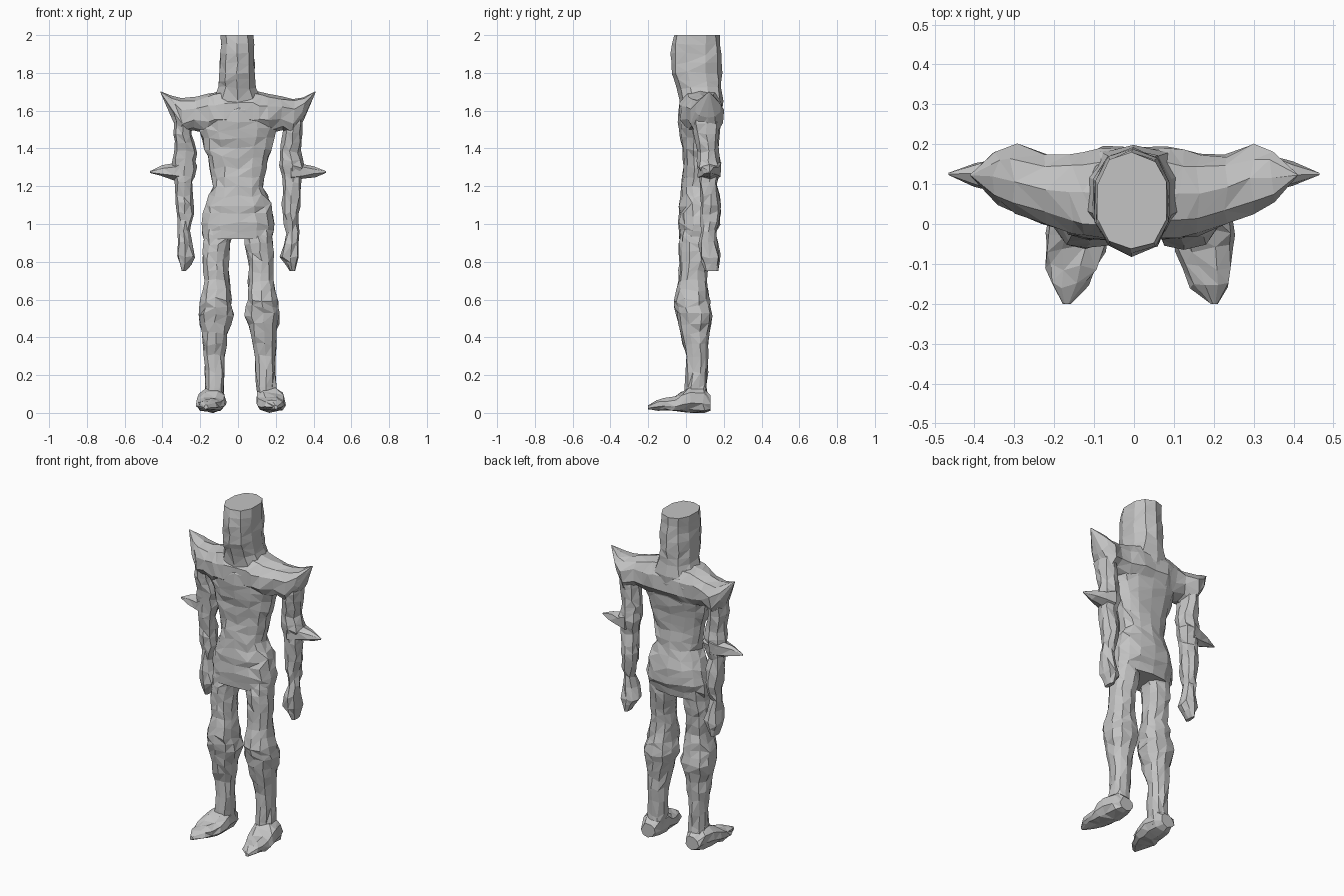
import bpy, bmesh, math, random

random.seed(4)
if "Cube" in bpy.data.objects:
    bpy.data.objects.remove(bpy.data.objects["Cube"], do_unlink=True)

stone = bpy.data.materials.new("light_grey")
stone.use_nodes = True
GREY = (0.55, 0.55, 0.55, 1)
stone.diffuse_color = GREY
stone.node_tree.nodes["Principled BSDF"].inputs["Base Color"].default_value = GREY

# How (position, a, b) of a section maps to x, y, z for each loft axis
PLACE = {
    "z": lambda p, a, b: (a, b, p),
    "x": lambda p, a, b: (p, a, b),
    "y": lambda p, a, b: (a, p, b),
}


def refine(sections, gap=0.075):
    """Add a middle section wherever two sections lie far apart."""
    out = [sections[0]]
    for s, t in zip(sections, sections[1:]):
        if abs(t[0] - s[0]) > gap:
            out.append(tuple((u + v) / 2 for u, v in zip(s, t)))
        out.append(t)
    return out


def loft(name, axis, sections, sides=9, rough=0.006, side=1, lean=0.0):
    """Skin rounded sections (position, a_min, a_max, b_min, b_max) with chiselled facets."""
    sections = refine(sections)
    bm = bmesh.new()
    rings = []
    for k, (p, a0, a1, b0, b1) in enumerate(sections):
        inner = 0 < k < len(sections) - 1
        ring = []
        for i in range(sides):
            t = math.tau * i / sides - math.pi / 2
            c, s = math.cos(t), math.sin(t)
            c = math.copysign(abs(c) ** 0.85, c)
            s = math.copysign(abs(s) ** 0.85, s)
            j = min(rough, 0.12 * min(a1 - a0, b1 - b0))
            a = (a0 + a1) / 2 + c * (a1 - a0) / 2 + random.uniform(-j, j)
            b = (b0 + b1) / 2 + s * (b1 - b0) / 2 + random.uniform(-j, j)
            q = p + (random.uniform(-2 * j, 2 * j) if inner else 0)
            x, y, z = PLACE[axis](q, a, b)
            x = side * x + lean * max(0, 0.9 - z)
            ring.append(bm.verts.new((x, y, max(z, 0))))
        rings.append(ring)
    for lo, hi in zip(rings, rings[1:]):
        for i in range(sides):
            n = (i + 1) % sides
            q = [lo[i], lo[n], hi[n], hi[i]]
            if random.random() < 0.5:
                q = q[1:] + q[:1]
            bm.faces.new((q[0], q[1], q[2]))
            bm.faces.new((q[0], q[2], q[3]))
    bm.faces.new(rings[0])
    bm.faces.new(rings[-1])
    bmesh.ops.recalc_face_normals(bm, faces=bm.faces)
    mesh = bpy.data.meshes.new(name)
    bm.to_mesh(mesh)
    bm.free()
    mesh.materials.append(stone)
    obj = bpy.data.objects.new(name, mesh)
    bpy.context.collection.objects.link(obj)
    return obj


# Head and neck: a tall block with a flat top and a ridge down the face
loft("head", "z", [
    (1.58, -.14, .14, -.03, .19), (1.65, -.13, .13, -.035, .195),
    (1.72, -.105, .1, -.05, .19), (1.8, -.1, .09, -.075, .19),
    (1.9, -.095, .09, -.08, .185), (2.0, -.095, .085, -.065, .18)], 10, 0.004)

# Torso and hips
loft("torso", "z", [
    (.92, -.185, .185, -.04, .15), (1.0, -.195, .195, -.045, .18),
    (1.1, -.178, .178, -.04, .175), (1.2, -.137, .137, -.03, .15),
    (1.3, -.15, .15, -.015, .14), (1.4, -.178, .178, -.02, .15),
    (1.5, -.205, .205, -.04, .17), (1.6, -.21, .21, -.04, .19),
    (1.69, -.12, .12, 0, .18)], 14)

# Shoulder yoke running out to a spike on each side
half_yoke = [
    (.08, -.04, .195, 1.48, 1.71), (.16, -.03, .18, 1.48, 1.69),
    (.23, .0, .175, 1.5, 1.67), (.3, .02, .2, 1.47, 1.665),
    (.345, .05, .18, 1.56, 1.675), (.41, .12, .125, 1.695, 1.702)]
loft("shoulders", "x",
     [(-s[0],) + s[1:] for s in reversed(half_yoke)] + half_yoke, 10)

for word, side, lean in (("right", -1, 0), ("left", 1, 0.035)):
    # Arm with wrist and mitten hand
    loft(word + "_arm", "z", [
        (.75, .275, .3, .1, .17), (.83, .225, .325, .075, .18),
        (.9, .245, .32, .07, .165), (.96, .255, .32, .085, .16),
        (1.06, .235, .32, .075, .18), (1.15, .235, .335, .075, .18),
        (1.22, .24, .335, .07, .165), (1.3, .22, .35, .06, .185),
        (1.38, .22, .335, .06, .17), (1.48, .24, .34, .04, .175),
        (1.58, .25, .34, .03, .185)], 8, side=side)
    # Elbow spike
    loft(word + "_elbow_spike", "x", [
        (.28, .06, .19, 1.22, 1.36), (.34, .075, .175, 1.235, 1.325),
        (.4, .095, .155, 1.25, 1.31), (.465, .122, .128, 1.27, 1.28)],
        6, side=side)
    # Leg with a heavy knee
    loft(word + "_leg", "z", [
        (.04, .075, .18, -.01, .12), (.14, .07, .175, -.005, .11),
        (.3, .07, .178, 0, .115), (.42, .05, .19, -.03, .12),
        (.52, .02, .215, -.05, .142), (.6, .035, .2, -.065, .125),
        (.7, .045, .18, -.04, .11), (.8, .05, .187, -.035, .12),
        (.9, .035, .185, -.035, .135), (.98, .03, .17, -.02, .14)],
        10, side=side, lean=lean)
    # Foot with a pointed toe
    loft(word + "_foot", "y", [
        (-.2, .16, .18, .02, .04), (-.15, .115, .21, .012, .065),
        (-.06, .07, .225, .008, .085), (.02, .062, .215, .003, .135),
        (.09, .07, .2, .003, .13), (.13, .09, .175, .015, .09)],
        9, side=side, lean=lean)
